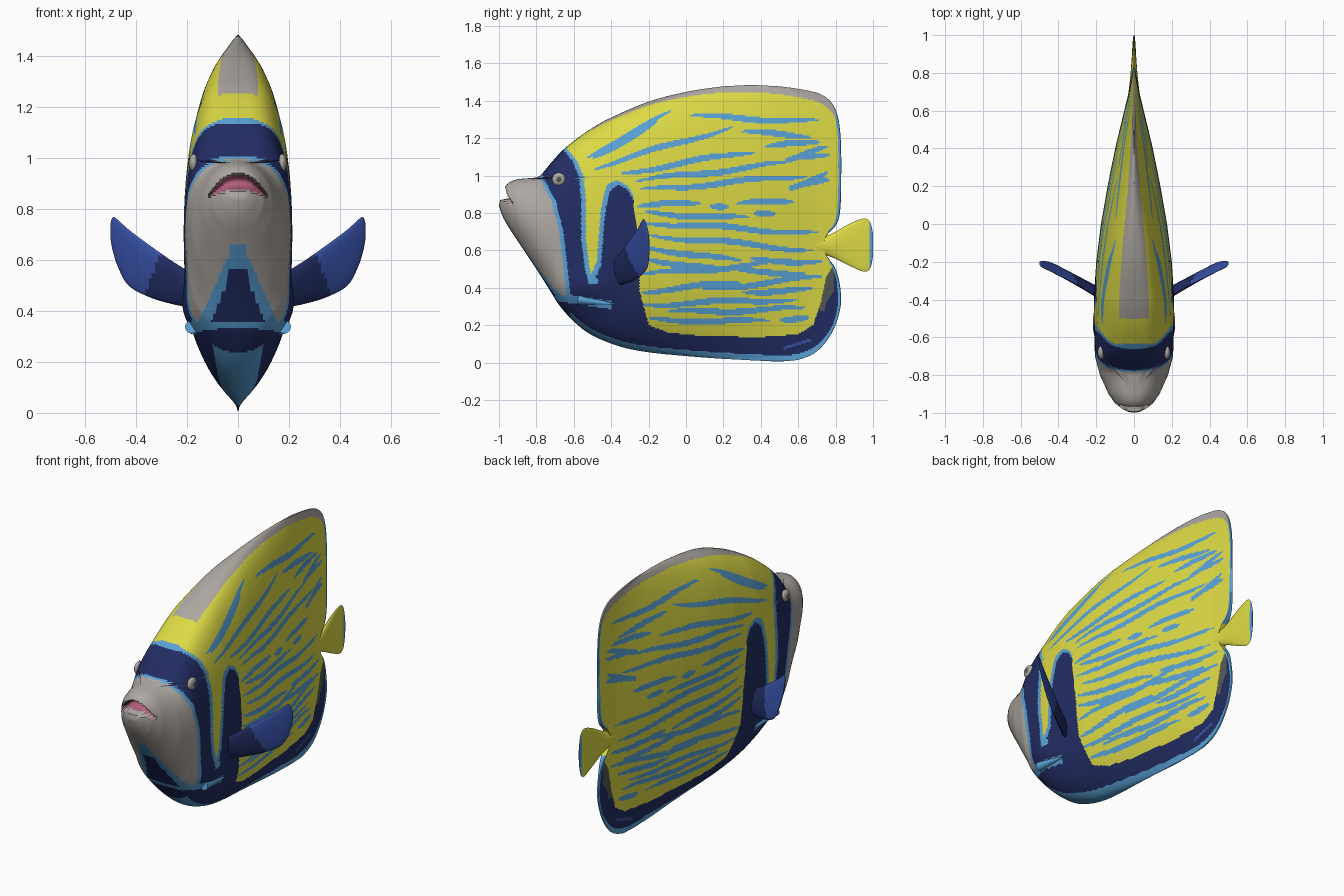
import bpy
from math import sin, cos, pi, exp, radians

cube = bpy.data.objects.get("Cube")
if cube:
    bpy.data.objects.remove(cube, do_unlink=True)

# Flat colours
COLOURS = {
    "yellow": (.72, .70, .06), "sky blue": (.10, .36, .68), "navy": (.016, .026, .125),
    "fin blue": (.04, .085, .40), "pale grey": (.42, .39, .36),
    "dark grey": (.09, .10, .08), "mouth pink": (.45, .11, .20)}
NAMES = list(COLOURS)
YELLOW, SKY, NAVY, FIN, GREY, DARK, PINK = range(len(NAMES))
MATS = []
for name, rgb in COLOURS.items():
    mat = bpy.data.materials.new(name)
    mat.use_nodes = True
    mat.diffuse_color = (*rgb, 1)
    bsdf = mat.node_tree.nodes["Principled BSDF"]
    bsdf.inputs["Base Color"].default_value = (*rgb, 1)
    bsdf.inputs["Roughness"].default_value = .6
    MATS.append(mat)


def smooth(ob, angle=50):
    bpy.ops.object.select_all(action='DESELECT')
    ob.select_set(True)
    bpy.context.view_layer.objects.active = ob
    bpy.ops.object.shade_smooth_by_angle(angle=radians(angle))


def make(name, verts, faces, tints):
    mesh = bpy.data.meshes.new(name)
    mesh.from_pydata(verts, [], faces)
    for mat in MATS:
        mesh.materials.append(mat)
    mesh.polygons.foreach_set("material_index", tints)
    ob = bpy.data.objects.new(name, mesh)
    bpy.context.collection.objects.link(ob)
    smooth(ob)
    return ob


def spline(pts, steps=8):
    """Dense smooth curve through the points."""
    out, p = [], [pts[0], *pts, pts[-1]]
    for a, b, c, d in zip(p, p[1:], p[2:], p[3:]):
        for i in range(steps):
            t = i / steps
            out.append(tuple(.5 * (2*b[k] + (c[k]-a[k])*t + (2*a[k]-5*b[k]+4*c[k]-d[k])*t*t
                                   + (3*b[k]-a[k]-3*c[k]+d[k])*t**3) for k in (0, 1)))
    return out + [pts[-1]]


def lerp(table, v):
    if v <= table[0][0]:
        return table[0][1]
    for (a, p), (b, q) in zip(table, table[1:]):
        if v <= b:
            return p + (q - p) * (v - a) / max(b - a, 1e-9)
    return table[-1][1]


# Side outline as (y, z), in four arcs
BELLY = spline([(-1, .84), (-.97, .76), (-.88, .62), (-.8, .5), (-.73, .39), (-.68, .31),
                (-.6, .22), (-.5, .145), (-.35, .085), (-.2, .055), (0, .035), (.2, .02), (.5, .005)])
BACK = spline([(-1, .84), (-.985, .9), (-.96, .95), (-.92, .975), (-.87, .985), (-.8, .99),
               (-.77, 1.01), (-.72, 1.07), (-.66, 1.135), (-.58, 1.2), (-.5, 1.255), (-.4, 1.31),
               (-.2, 1.395), (0, 1.447), (.2, 1.477), (.35, 1.485)])
ANAL = spline([(.5, .005), (.6, .015), (.7, .06), (.78, .16), (.825, .29), (.825, .4),
               (.8, .5), (.76, .56), (.74, .6)])
DORSAL = spline([(.74, .65), (.76, .69), (.805, .74), (.825, .82), (.83, 1), (.828, 1.18),
                 (.815, 1.3), (.785, 1.38), (.73, 1.43), (.65, 1.455), (.5, 1.477), (.35, 1.485)])
flip = lambda pts: sorted((z, y) for y, z in pts)
FRONT_Y, REAR_Y = flip(BELLY + BACK), flip(ANAL + DORSAL)
TOP_Z = sorted(BACK + [p for p in DORSAL if p[1] > 1.15])
LOW_Z = sorted(BELLY + [p for p in ANAL if p[1] < .3])
WIDTH = [(-1, 0), (-.995, .03), (-.98, .06), (-.95, .1), (-.9, .135), (-.8, .18), (-.7, .207),
         (-.5, .213), (-.4, .213), (-.2, .2), (0, .175), (.2, .14), (.4, .1), (.6, .052),
         (.7, .028), (.8, .011), (.83, .005)]
POWER = [(-1, .5), (-.85, .45), (-.7, .3), (-.4, .32), (-.1, .42), (.2, .6), (.6, .9)]


def thickness(y, z):
    top, low = lerp(TOP_Z, y), lerp(LOW_Z, y)
    t = (2 * z - top - low) / max(top - low, .001)
    inner = max(0, 1 - t * t)
    power = lerp(POWER, y) + .15 * min(1, max(0, (.4 - z) / .3))
    cheek = .03 * exp(-((y + .55) / .12)**2 - ((z - .4) / .1)**2) * inner**.3
    return max(.004 if y > .3 else .0015, lerp(WIDTH, y) * inner**power + cheek)


def mouth(x, y, z):
    """1 in the middle of the mouth slit, 0 outside."""
    half = .032 * (1 - (x / .12)**2)
    if y > -.82 or half <= .002:
        return 0
    return max(0, 1 - ((z - .905 + 4.2 * x * x) / half)**2)


# Colour borders of the markings
FACE = [(.36, -.64), (.55, -.66), (.71, -.68), (.87, -.72), (.98, -.78), (1.02, -.8)]
MASK = [(.42, -.52), (.5, -.54), (.66, -.56), (.87, -.56), (1, -.575), (1.08, -.61), (1.14, -.66)]
BAND_L = [(.42, -.5), (.52, -.455), (.77, -.435), (.88, -.42), (.93, -.395), (.95, -.36)]
BAND_R = [(.15, -.1), (.2, -.2), (.39, -.25), (.6, -.25), (.87, -.28), (.92, -.31), (.95, -.36)]
HEM = [(-.2, .2), (-.1, .16), (.1, .14), (.4, .135), (.6, .15), (.68, .2), (.72, .32),
       (.75, .46), (.8, .54)]
# Stripes as y, z start and end, in hundredths
STRIPES_UP = [(-53, 110, -8, 134), (-50, 109, -15, 129), (2, 132, 71, 129), (-49, 104, 25, 126),
              (30, 123, 67, 121), (-35, 101, 37, 113), (52, 107, 76, 115), (53, 108, 77, 111),
              (-27, 97, 56, 107), (-25, 92, 65, 100), (55, 93, 76, 101), (55, 94, 77, 97),
              (42, 115, 72, 118), (-26, 84, 8, 85), (13, 84, 23, 84), (27, 85, 58, 86)]
STRIPES_DOWN = [(-22, 80, 34, 77), (36, 79, 48, 79), (-25, 75, 71, 69), (-20, 68, 68, 60),
                (-24, 62, 30, 54), (34, 55, 73, 54), (-24, 56, 22, 49), (26, 49, 64, 48),
                (-24, 47, 46, 53), (-24, 38, 29, 43), (8, 39, 73, 46), (-24, 31, 60, 34),
                (-20, 23, 45, 22), (-10, 27, 64, 29), (50, 23, 66, 25), (30, 38, 68, 39)]


def striped(y, z):
    for a, b, c, d in STRIPES_UP + STRIPES_DOWN:
        s = (y * 100 - a) / (c - a)
        if 0 < s < 1:
            mid = (b + (d - b) * s) / 100 + .008 * sin(11 * y + b)
            if abs(z - mid) < .017 * sin(pi * s)**.4:
                return True
    return False


def paint(x, y, z):
    top, low, face = lerp(TOP_Z, y), lerp(LOW_Z, y), lerp(FACE, z)
    if mouth(x, y, z) > .25:
        return PINK
    if y > -.5 and top - z < .011 + .03 * (y + .5) and z > 1.2 and y < .8:
        return GREY
    # trim along the fins and keel
    if y > lerp(REAR_Y, z) - .015 and not .54 < z < .7:
        return SKY
    if z - low < .032 and y > -.62 and z < .4:
        return SKY
    # face, chest wedge and jaw line
    if y < face and z > .36:
        if x < (.61 - z) * .42:
            return NAVY
        return SKY if x < (.7 - z) * .45 else GREY
    if -.73 < y < -.4 and abs(z - .35 + .15 * (y + .68)) < .022:
        return SKY
    # eye mask
    if z > .36 and y < face + .022:
        return SKY
    mask = lerp(MASK, z)
    if y < mask or (z < .42 and y < -.25):
        return NAVY
    if y < mask + .025 or (z < .45 and y < -.47):
        return SKY
    # shoulder band
    if z < .95 and lerp(BAND_L, z) < y < lerp(BAND_R, z):
        return NAVY
    if z < .972 and lerp(BAND_L, z - .022) - .022 < y < lerp(BAND_R, z - .022) and y < -.28:
        return SKY
    # lower hem
    hem = lerp(HEM, y)
    if y > -.25 and z < hem:
        if .52 < y < .67 and abs(z - .1 - .3 * (y - .6)) < .008:
            return FIN
        return DARK if y > .715 and z > max(.28, hem - .14) and y < .79 else NAVY
    return SKY if striped(y, z) else YELLOW


# Body with its long fins: half a grid, mirrored
ROWS, COLS = 185, 250
verts, flat, faces, tints = [], [], [], []
for r in range(ROWS + 1):
    z = .005 + 1.48 * r / ROWS
    y0, y1 = lerp(FRONT_Y, z), lerp(REAR_Y, z)
    for c in range(COLS + 1):
        u = c / COLS
        u = .4 * u + .3 * (1 - cos(pi * u))
        y = y0 + (y1 - y0) * u
        x = 0 if c in (0, COLS) or r in (0, ROWS) else thickness(y, z)
        flat.append((x, y, z))
        verts.append((x, y + .075 * mouth(x, y, z)**.5, z))
for r in range(ROWS):
    for c in range(COLS):
        i = r * (COLS + 1) + c
        quad = (i, i + COLS + 1, i + COLS + 2, i + 1)
        faces.append(quad)
        tints.append(paint(*(sum(flat[k][a] for k in quad) / 4 for a in range(3))))
body = make("body", verts, faces, tints)
body.modifiers.new("Mirror", 'MIRROR')


def fin(name, stations, place, tint, ring=24, steps=8):
    """Loft of flat ovals; each station is (distance, low, high, half thickness)."""
    lows, highs, thick = (spline([(s[0], s[k]) for s in stations], steps) for k in (1, 2, 3))
    pts, quads, cols = [], [], []
    for (d, lo), (_, hi), (_, th) in zip(lows, highs, thick):
        for k in range(ring):
            a = 2 * pi * k / ring
            pts.append(place(d, (lo + hi) / 2 + (hi - lo) / 2 * cos(a), th * sin(a)))
    for j in range(len(lows) - 1):
        for k in range(ring):
            n = (k + 1) % ring
            quads.append((j*ring + k, j*ring + n, (j+1)*ring + n, (j+1)*ring + k))
            cols.append(tint(lows[j][0], pts[j*ring + k][2]))
    last = (len(lows) - 1) * ring
    quads += [tuple(range(ring))[::-1], tuple(range(last, last + ring))]
    return make(name, pts, quads, cols + [cols[0], cols[-1]])


fin("tail_fin", [(.66, .58, .67, .034), (.74, .575, .675, .024), (.8, .555, .7, .018),
                 (.88, .515, .745, .012), (.95, .487, .77, .008), (.985, .505, .75, .005),
                 (1, .57, .69, .003)],
    lambda d, z, o: (o, d, z), lambda d, z: SKY if d > .979 else YELLOW)

PECTORAL = [(.15, .41, .53, .03), (.25, .425, .59, .024), (.35, .455, .66, .017),
            (.43, .5, .72, .013), (.47, .57, .757, .01), (.49, .63, .768, .008), (.5, .68, .745, .004)]
for side, label in ((1, "left"), (-1, "right")):
    fin(label + "_pectoral_fin", PECTORAL,
        lambda d, z, o: (side * d, -.38 + .65 * (d - .2) - .2 * (z - .6) + o, z),
        lambda d, z: NAVY if d < .34 - .35 * (z - .5) else FIN)
    # Eyes
    for part, size, colour in (("eye", .036, GREY), ("pupil", .024, DARK)):
        bpy.ops.mesh.primitive_uv_sphere_add(segments=24, ring_count=12, radius=size,
                                             location=(side * thickness(-.68, .98), -.68, .98))
        eye = bpy.context.object
        eye.name = label + "_" + part
        eye.scale.x = .5 if colour == GREY else .85
        eye.data.materials.append(MATS[colour])
        smooth(eye)
    # Cheek spines
    bpy.ops.mesh.primitive_cone_add(vertices=16, radius1=.026, radius2=.003, depth=.2,
                                    location=(side * (thickness(-.5, .33) - .005), -.48, .325),
                                    rotation=(radians(-97), 0, 0))
    spine = bpy.context.object
    spine.name = label + "_cheek_spine"
    spine.data.materials.append(MATS[SKY])
    smooth(spine)
